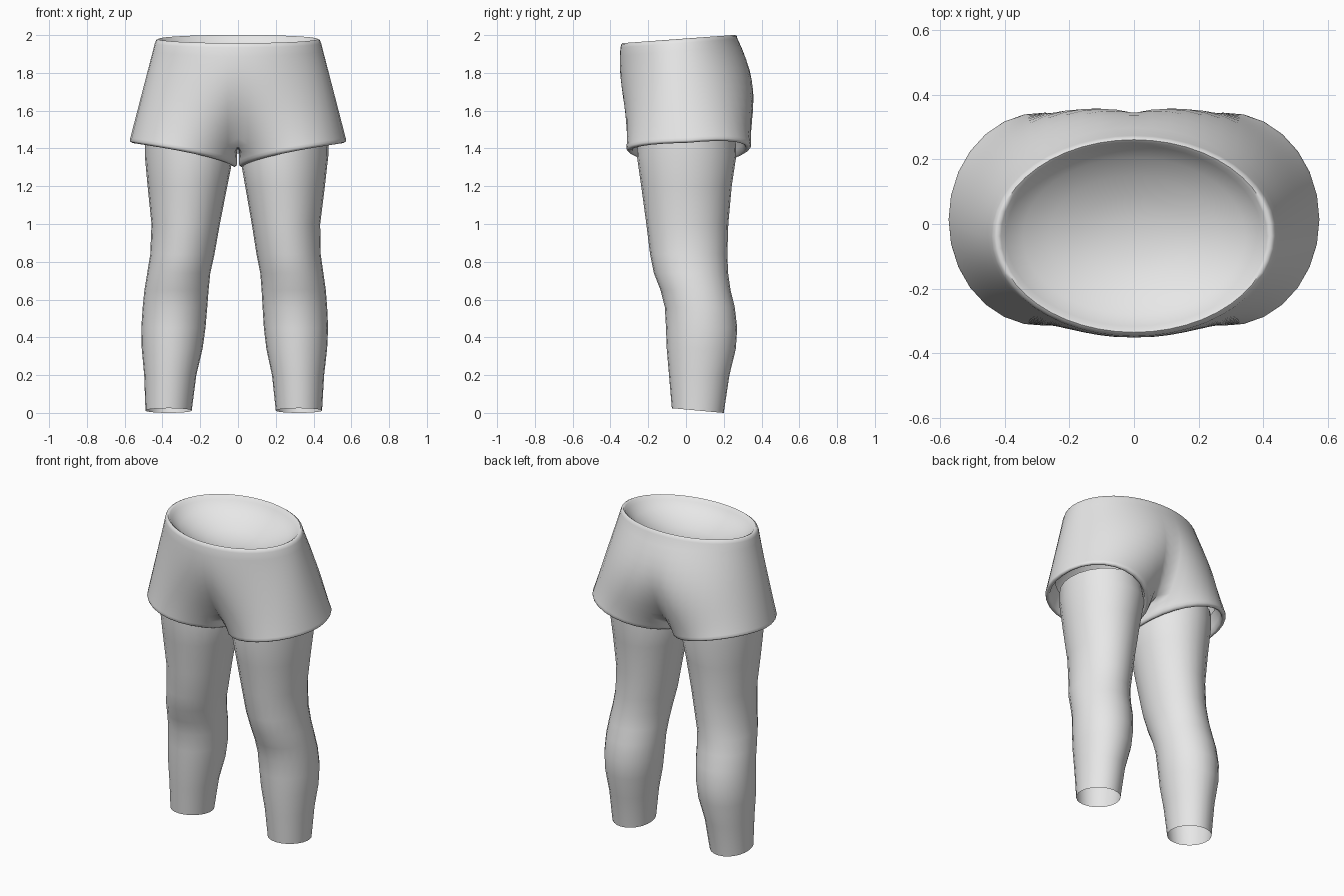
import bpy, bmesh
from math import sin, cos, pi, radians

cube = bpy.data.objects.get("Cube")
if cube:
    bpy.data.objects.remove(cube, do_unlink=True)

grey = bpy.data.materials.new("plain grey")
grey.use_nodes = True
grey.diffuse_color = (0.8, 0.8, 0.8, 1)
grey.node_tree.nodes["Principled BSDF"].inputs["Base Color"].default_value = (0.8, 0.8, 0.8, 1)


def lerp(a, b, f):
    return a + (b - a) * f


def bridge(bm, low, high, closed):
    """Quads between two rows of equal length."""
    count = len(low)
    for i in range(count if closed else count - 1):
        j = (i + 1) % count
        bm.faces.new((low[i], low[j], high[j], high[i]))


def finish(bm, name, mirror=False):
    bmesh.ops.remove_doubles(bm, verts=bm.verts, dist=0.0005)
    bmesh.ops.recalc_face_normals(bm, faces=bm.faces)
    mesh = bpy.data.meshes.new(name)
    bm.to_mesh(mesh)
    bm.free()
    mesh.materials.append(grey)
    obj = bpy.data.objects.new(name, mesh)
    bpy.context.collection.objects.link(obj)
    if mirror:
        mod = obj.modifiers.new("mirror", 'MIRROR')
        mod.merge_threshold = 0.001
    bpy.ops.object.select_all(action='DESELECT')
    obj.select_set(True)
    bpy.context.view_layer.objects.active = obj
    bpy.ops.object.shade_smooth_by_angle(angle=radians(60))
    return obj


# Shorts: one half, lofted from the waist ellipse to the leg opening
ARC, INNER = 24, 5
CX, CY = 0.29, 0.015
WAIST_Y = -0.037
CROTCH = 0.85
START = radians(20)


def waist_point(i):
    if i <= ARC:
        t = i / ARC
        return 0.44 * sin(pi * t), WAIST_Y - 0.31 * cos(pi * t)
    return 0.0, lerp(0.27, -0.345, (i - ARC) / (INNER + 1))


def hem_point(i):
    if i <= ARC:
        angle = lerp(START, 2 * pi - START, i / ARC)
    else:
        angle = lerp(-START, START, (i - ARC) / (INNER + 1))
    x, y = CX - 0.285 * cos(angle), CY - 0.33 * sin(angle)
    return x, y, 1.30 + 0.135 * (x / 0.575) ** 0.6 + 0.05 * max(y, 0) * x / 0.3


def waist_z(y):
    return 1.982 + 0.073 * y


def body_point(i, v):
    wx, wy = waist_point(i)
    hx, hy, hz = hem_point(i)
    x, y = lerp(wx, hx, v), lerp(wy, hy, v * v)
    side = -cos(pi * i / ARC) if i <= ARC else 0
    y += sin(pi * v) * (0.1 * max(side, 0) + 0.02 * min(side, 0))
    if v <= CROTCH and (i == 0 or i >= ARC):
        x = 0
    return x, y, lerp(waist_z(wy) - 0.022, hz, v)


bm = bmesh.new()
rows = []

# Hollow waist and its rounded rim
for scale, drop in ((0, .15), (.2, .145), (.4, .13), (.6, .1), (.78, .065),
                    (.9, .025), (.935, .006), (.96, 0), (.985, .006)):
    row = []
    for i in range(ARC + 1):
        x, y = waist_point(i)
        y = WAIST_Y + (y - WAIST_Y) * scale
        row.append(bm.verts.new((x * scale, y, waist_z(y) - drop)))
    rows.append(row)

# Hips, seat and short legs
total = ARC + 1 + INNER
for v in (0, .08, .17, .26, .35, .44, .53, .62, .7, .78, CROTCH, .91, .96, .985):
    count = total if v >= CROTCH else ARC + 1
    rows.append([bm.verts.new(body_point(i, v)) for i in range(count)])

# Turned-in hem
for scale, lift in ((.985, 0), (.95, -.006), (.91, .0), (.88, .03), (.8, .09)):
    row = []
    for i in range(total):
        x, y, z = hem_point(i)
        row.append(bm.verts.new((lerp(CX, x, scale), lerp(CY, y, scale), z + lift)))
    rows.append(row)

for a, b in zip(rows, rows[1:]):
    if len(a) == len(b) == total:
        bridge(bm, a, b, True)
    else:
        bridge(bm, a[:ARC + 1], b[:ARC + 1], False)
finish(bm, "shorts", mirror=True)

# Legs: height, inner x, outer x, front y, back y
LEG = (
    (0.00, .200, .445, -.075, .200), (0.20, .180, .456, -.090, .230),
    (0.34, .150, .472, -.102, .264), (0.45, .137, .477, -.106, .271),
    (0.56, .130, .472, -.112, .258), (0.65, .125, .465, -.135, .236),
    (0.74, .118, .452, -.170, .223), (0.84, .098, .438, -.190, .219),
    (1.00, .073, .435, -.210, .224), (1.20, .038, .460, -.237, .242),
    (1.36, .010, .478, -.260, .266), (1.46, .030, .480, -.255, .262),
)
SIDES = 24


def leg(name, sign):
    bm = bmesh.new()
    rows = []
    for z, x0, x1, y0, y1 in LEG:
        shift = 0.045 - 0.022 * z if sign < 0 else 0
        row = []
        for k in range(SIDES):
            angle = 2 * pi * k / SIDES
            x = (x0 + x1) / 2 + (x1 - x0) / 2 * cos(angle) + shift
            y = (y0 + y1) / 2 + (y1 - y0) / 2 * sin(angle)
            tilt = 0.09 * (y1 - y) if z == 0 else 0
            row.append(bm.verts.new((sign * x, y, z + tilt)))
        rows.append(row)
    for a, b in zip(rows, rows[1:]):
        bridge(bm, a, b, True)
    finish(bm, name)


leg("left_leg", 1)
leg("right_leg", -1)
